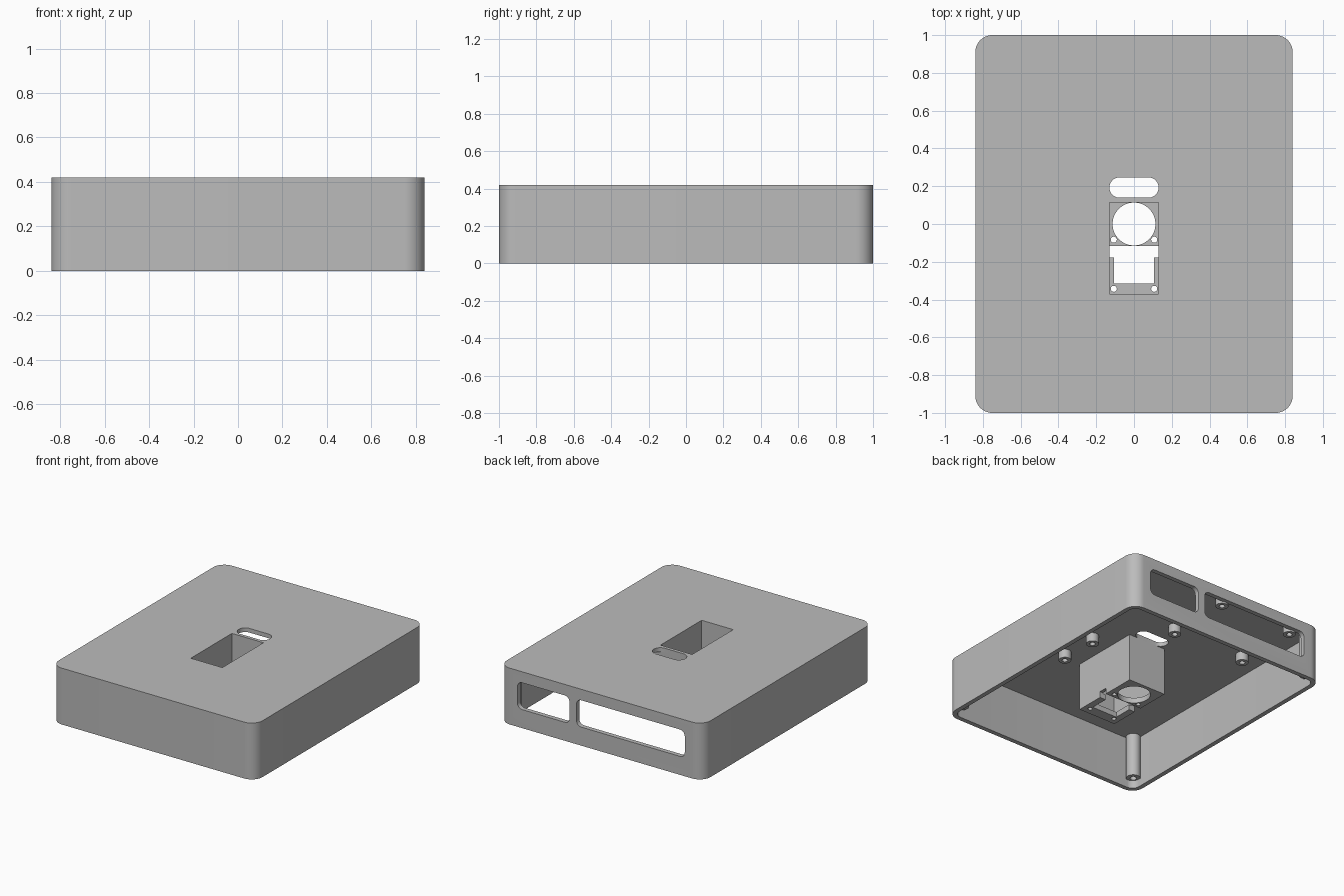
import bpy
import bmesh
from math import sin, cos, pi, radians
from mathutils import Matrix

if "Cube" in bpy.data.objects:
    bpy.data.objects.remove(bpy.data.objects["Cube"], do_unlink=True)

# Single flat colour
GREY = (0.5, 0.5, 0.5, 1)
grey = bpy.data.materials.new("light_grey")
grey.use_nodes = True
grey.diffuse_color = GREY
grey.node_tree.nodes["Principled BSDF"].inputs["Base Color"].default_value = GREY

# Main sizes
HALF_X, HALF_Y, HEIGHT = 0.84, 1.0, 0.42
WALL, CEILING = 0.034, 0.389
CORNER = 0.09


def rounded_rect(x0, x1, y0, y1, r, steps=12):
    """Counter-clockwise outline with rounded corners."""
    points = []
    centres = [(x1 - r, y1 - r), (x0 + r, y1 - r), (x0 + r, y0 + r), (x1 - r, y0 + r)]
    for quarter, (cx, cy) in enumerate(centres):
        for i in range(steps + 1):
            a = (quarter + i / steps) * pi / 2
            points.append((cx + r * cos(a), cy + r * sin(a)))
    return points


def rect(x0, x1, y0, y1):
    return [(x0, y0), (x1, y0), (x1, y1), (x0, y1)]


def circle(x, y, r, n=40):
    return [(x + r * cos(2 * pi * i / n), y + r * sin(2 * pi * i / n)) for i in range(n)]


def prism(name, outline, z0, z1, matrix=None):
    """Extrude an outline from z0 to z1."""
    bm = bmesh.new()
    base = bm.faces.new([bm.verts.new((x, y, z0)) for x, y in outline])
    top = bmesh.ops.extrude_face_region(bm, geom=[base])["geom"]
    bmesh.ops.translate(bm, vec=(0, 0, z1 - z0),
                        verts=[g for g in top if isinstance(g, bmesh.types.BMVert)])
    bmesh.ops.remove_doubles(bm, verts=bm.verts, dist=1e-5)
    bmesh.ops.recalc_face_normals(bm, faces=bm.faces)
    if matrix:
        bm.transform(matrix)
    mesh = bpy.data.meshes.new(name)
    bm.to_mesh(mesh)
    bm.free()
    mesh.materials.append(grey)
    obj = bpy.data.objects.new(name, mesh)
    bpy.context.collection.objects.link(obj)
    return obj


def activate(obj):
    bpy.ops.object.select_all(action="DESELECT")
    obj.select_set(True)
    bpy.context.view_layer.objects.active = obj


def cut(obj, outline, z0, z1, matrix=None):
    """Subtract an extruded outline from an object."""
    cutter = prism("cutter", outline, z0, z1, matrix)
    cutter.hide_render = True
    mod = obj.modifiers.new("cut", "BOOLEAN")
    mod.operation = "DIFFERENCE"
    mod.solver = "EXACT"
    mod.object = cutter
    activate(obj)
    bpy.ops.object.modifier_apply(modifier=mod.name)
    bpy.data.objects.remove(cutter, do_unlink=True)


def finish(obj):
    activate(obj)
    bpy.ops.object.shade_smooth_by_angle(angle=radians(30))


# Open-bottomed shell
shell = prism("case_shell", rounded_rect(-HALF_X, HALF_X, -HALF_Y, HALF_Y, CORNER), 0, HEIGHT)
ix, iy = HALF_X - WALL, HALF_Y - WALL
cut(shell, rounded_rect(-ix, ix, -iy, iy, CORNER - WALL), -0.1, CEILING)

# Pocket mouth and finger slot through the top
pocket = rect(-0.13, 0.13, -0.37, 0.114)
cut(shell, pocket, 0.3, 0.5)
cut(shell, rounded_rect(-0.13, 0.13, 0.139, 0.247, 0.0539), 0.3, 0.5)

# Connector openings in the back wall
upright = Matrix.Rotation(pi / 2, 4, "X")
for x0, x1 in ((0.26, 0.69), (-0.69, 0.203)):
    cut(shell, rounded_rect(x0, x1, 0.138, 0.338, 0.04), -1.1, -0.9, upright)
finish(shell)

# Sunken pocket box hanging from the top
BOX_BOTTOM, BOX_FLOOR = 0.03, 0.07
box = prism("pocket_box", rect(-0.156, 0.156, -0.396, 0.139), BOX_BOTTOM, CEILING)
cut(box, pocket, BOX_FLOOR, 0.5)
cut(box, circle(0, 0, 0.1135, 64), 0, 0.1)
cut(box, rect(-0.105, 0.105, -0.315, -0.15), 0, 0.1)
cut(box, rect(-0.2, 0.2, -0.178, -0.116), 0, BOX_FLOOR + 0.005)
for side in (-1, 1):
    for y in (-0.083, -0.343):
        cut(box, circle(side * 0.107, y, 0.016, 24), 0, 0.1)
finish(box)


def screw_boss(name, x, y, radius, bottom, depth):
    """Cylinder under the ceiling with a blind screw hole."""
    boss = prism(name, circle(x, y, radius), bottom, CEILING)
    cut(boss, circle(x, y, radius * 0.45, 24), bottom - 0.1, bottom + depth)
    finish(boss)


# Corner posts for the base screws
for sx in (-1, 1):
    for sy in (-1, 1):
        screw_boss("corner_post", sx * 0.77, sy * 0.925, 0.05, 0.06, 0.2)

# Circuit board standoffs: large board, then small board
for xs, ys in (((-0.615, -0.01), (0.425, 0.93)), ((0.34, 0.62), (-0.335, -0.04))):
    for x in xs:
        for y in ys:
            screw_boss("board_standoff", x, y, 0.044, 0.325, 0.05)
